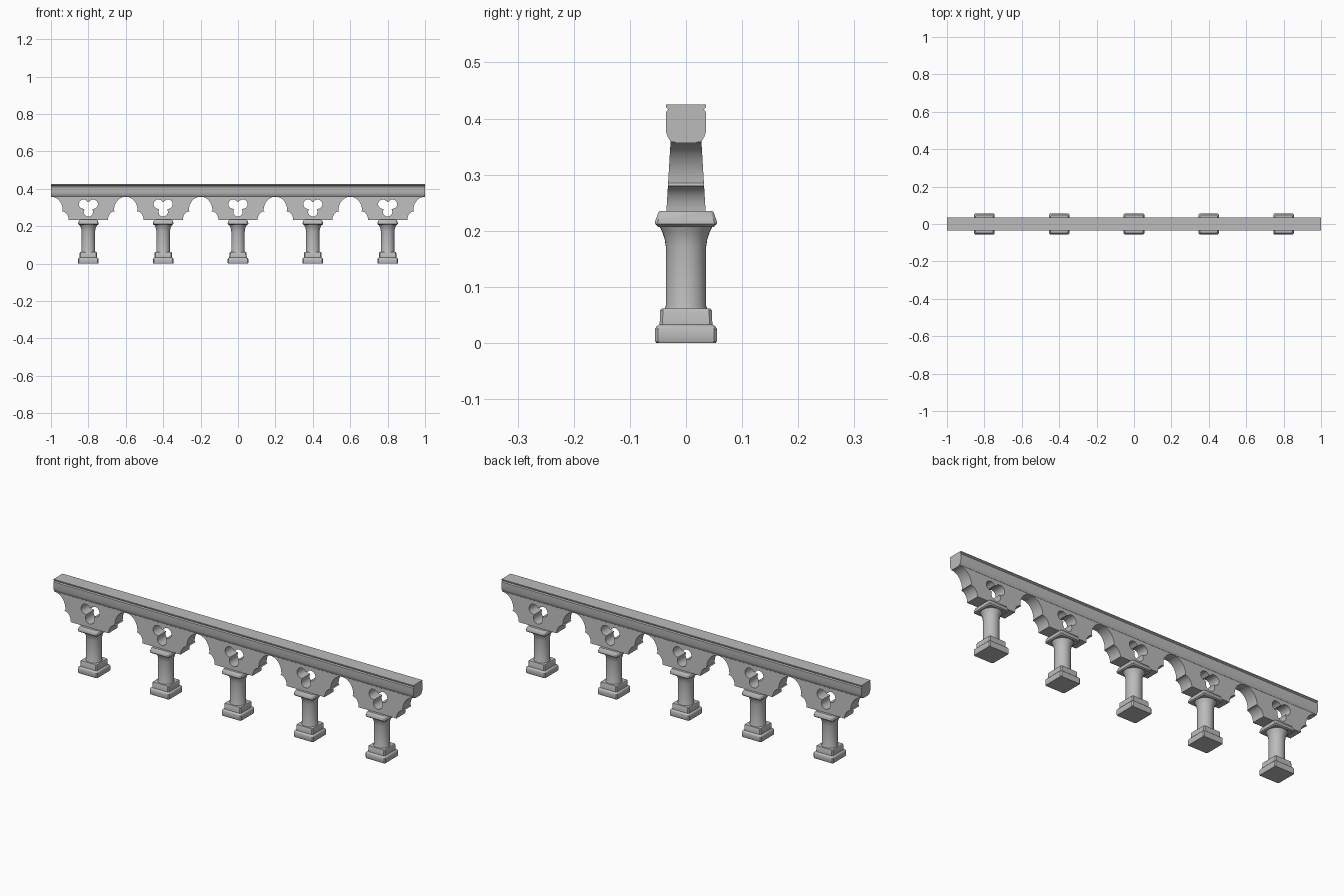
import bpy, bmesh
from math import sin, cos, pi, sqrt, radians

cube = bpy.data.objects.get("Cube")
if cube:
    bpy.data.objects.remove(cube, do_unlink=True)

stone = bpy.data.materials.new("grey stone")
stone.use_nodes = True
GREY = (0.5, 0.5, 0.5, 1)
stone.diffuse_color = GREY
stone.node_tree.nodes["Principled BSDF"].inputs["Base Color"].default_value = GREY


def add_object(name, mesh, x=0):
    obj = bpy.data.objects.new(name, mesh)
    bpy.context.collection.objects.link(obj)
    obj.location.x = x
    return obj


def finish(mesh, angle=35):
    """Give the mesh its material and smooth it, keeping hard edges sharp."""
    mesh.materials.clear()
    mesh.materials.append(stone)
    bm = bmesh.new()
    bm.from_mesh(mesh)
    bmesh.ops.remove_doubles(bm, verts=bm.verts, dist=1e-5)
    bmesh.ops.recalc_face_normals(bm, faces=bm.faces)
    for f in bm.faces:
        f.smooth = True
    for e in bm.edges:
        e.smooth = len(e.link_faces) == 2 and e.calc_face_angle(0) < radians(angle)
    bm.to_mesh(mesh)
    bm.free()
    return mesh


def loft(name, rings):
    """Skin closed rings of points and cap both ends."""
    bm = bmesh.new()
    loops = [[bm.verts.new(p) for p in ring] for ring in rings]
    for a, b in zip(loops, loops[1:]):
        for i in range(len(a)):
            j = (i + 1) % len(a)
            bm.faces.new((a[i], a[j], b[j], b[i]))
    bm.faces.new(loops[0])
    bm.faces.new(loops[-1])
    mesh = bpy.data.meshes.new(name)
    bm.to_mesh(mesh)
    bm.free()
    return finish(mesh)


def circle(r, z, n=32):
    return [(r * cos(2 * pi * i / n), r * sin(2 * pi * i / n), z) for i in range(n)]


def square(h, z, c=0.005):
    """Square ring with clipped corners."""
    k = h - c
    return [(h, -k, z), (h, k, z), (k, h, z), (-k, h, z),
            (-h, k, z), (-h, -k, z), (-k, -h, z), (k, -h, z)]


def arc(cx, cz, rx, rz, n=10):
    """Quarter ellipse from straight above the centre round to its inner side."""
    return [(cx - rx * sin(pi / 2 * i / n), cz + rz * cos(pi / 2 * i / n))
            for i in range(n + 1)]


# Pierced spandrel: scalloped outline with a trefoil hole
right = [(0.2, 0.368)] + arc(0.2, 0.285, 0.063, 0.073) + arc(0.141, 0.234, 0.036, 0.046)
outline = right + [(-x, z) for x, z in reversed(right)]

LOBES = [(-0.026, 0.013), (0.026, 0.013), (0, -0.028), (0, 0)]
LOBE_R, HOLE_Z = 0.025, 0.305


def reach(a):
    """Furthest point of the lobes along a ray from the hole centre."""
    best = 0
    for x, z in LOBES:
        along = x * cos(a) + z * sin(a)
        disc = LOBE_R ** 2 - (x * x + z * z - along ** 2)
        if disc > 0:
            best = max(best, along + sqrt(disc))
    return best


trefoil = [(reach(a) * cos(a), HOLE_Z + reach(a) * sin(a))
           for a in (2 * pi * i / 60 for i in range(60))]

curve = bpy.data.curves.new("spandrel_outline", "CURVE")
curve.dimensions = "2D"
curve.fill_mode = "BOTH"
curve.extrude = 1
for points in (outline, trefoil):
    spline = curve.splines.new("POLY")
    spline.points.add(len(points) - 1)
    for p, (x, z) in zip(spline.points, points):
        p.co = (x, z, 0, 1)
    spline.use_cyclic_u = True
helper = add_object("spandrel_outline", curve)
bpy.context.view_layer.update()
graph = bpy.context.evaluated_depsgraph_get()
spandrel = bpy.data.meshes.new_from_object(helper.evaluated_get(graph))
spandrel.name = "spandrel"
bpy.data.objects.remove(helper, do_unlink=True)

# Stand the panel upright and taper its thickness towards the top
for v in spandrel.vertices:
    x, z, side = v.co
    half = 0.035 - 0.06 * (z - 0.234)
    v.co = (x, -half if side > 0 else half, z)
finish(spandrel)

# Column parts
base = loft("column_base", [square(h, z) for h, z in (
    (0.053, 0), (0.055, 0.003), (0.055, 0.025), (0.052, 0.03),
    (0.047, 0.033), (0.046, 0.058), (0.044, 0.061))])
shaft = loft("column_shaft", [circle(r, z) for r, z in (
    (0.039, 0.058), (0.036, 0.066), (0.036, 0.172), (0.038, 0.185),
    (0.042, 0.197), (0.048, 0.209))])
capital = loft("column_capital", [square(h, z) for h, z in (
    (0.05, 0.207), (0.055, 0.212), (0.055, 0.217), (0.049, 0.233), (0.047, 0.235))])

for i in range(5):
    for mesh in (base, shaft, capital, spandrel):
        add_object(f"{mesh.name}_{i + 1}", mesh, (i - 2) * 0.4)

# Moulded top rail
half = [(0.036, 0.425), (0.036, 0.42), (0.032, 0.416), (0.036, 0.411), (0.036, 0.378),
        (0.033, 0.368), (0.028, 0.36), (0.015, 0.356)]
section = half + [(-y, z) for y, z in reversed(half)]
add_object("top_rail", loft("top_rail", [[(x, y, z) for y, z in section] for x in (-1, 1)]))
